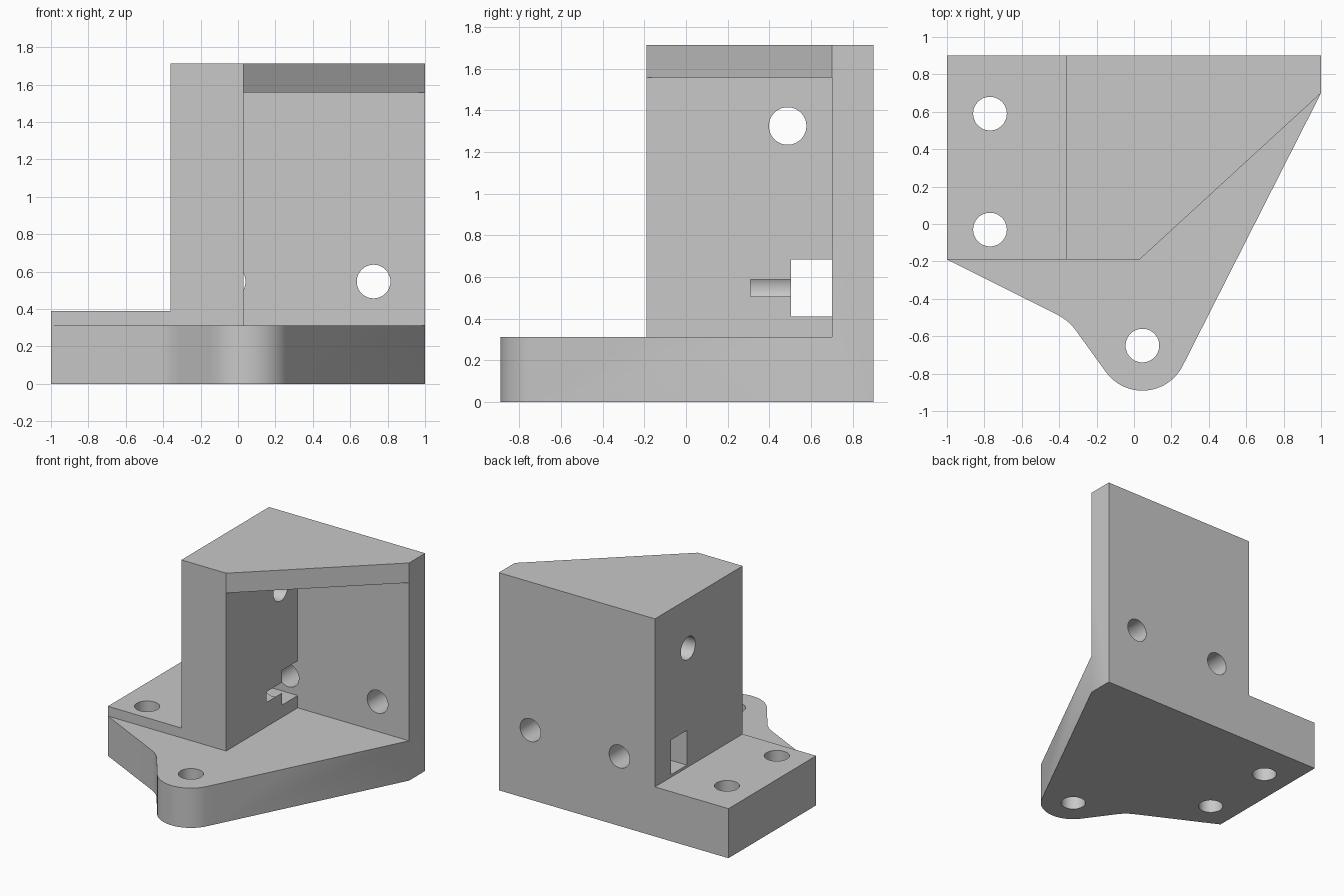
import bpy, bmesh, math
from mathutils import Vector, Matrix

cube = bpy.data.objects.get("Cube")
if cube:
    bpy.data.objects.remove(cube, do_unlink=True)

grey = bpy.data.materials.new("plain grey")
grey.use_nodes = True
colour = (0.58, 0.58, 0.58, 1)
grey.diffuse_color = colour
bsdf = next(n for n in grey.node_tree.nodes if n.type == 'BSDF_PRINCIPLED')
bsdf.inputs["Base Color"].default_value = colour

FLOOR, LEDGE, ROOF, TOP = 0.313, 0.39, 1.557, 1.713
FRONT, BACK, WALL = -0.19, 0.9, 0.7
INNER, OUTER = 0.03, -0.36
HOLE = 0.09


def finish(name, bm):
    bmesh.ops.recalc_face_normals(bm, faces=bm.faces)
    mesh = bpy.data.meshes.new(name)
    bm.to_mesh(mesh)
    bm.free()
    mesh.materials.append(grey)
    obj = bpy.data.objects.new(name, mesh)
    bpy.context.collection.objects.link(obj)
    return obj


def prism(name, outline, z0, z1):
    bm = bmesh.new()
    face = bm.faces.new([bm.verts.new((p[0], p[1], z0)) for p in outline])
    new = bmesh.ops.extrude_face_region(bm, geom=[face])["geom"]
    verts = [v for v in new if isinstance(v, bmesh.types.BMVert)]
    bmesh.ops.translate(bm, verts=verts, vec=(0, 0, z1 - z0))
    return finish(name, bm)


def box(name, x0, x1, y0, y1, z0, z1):
    return prism(name, [(x0, y0), (x1, y0), (x1, y1), (x0, y1)], z0, z1)


def drill(name, start, end):
    a, b = Vector(start), Vector(end)
    turn = (b - a).to_track_quat('Z', 'Y').to_matrix().to_4x4()
    bm = bmesh.new()
    bmesh.ops.create_cone(bm, cap_ends=True, segments=48, radius1=HOLE, radius2=HOLE,
                          depth=(b - a).length,
                          matrix=Matrix.Translation((a + b) / 2) @ turn)
    return finish(name, bm)


# Footprint: rounded front lug, filleted inner corner, square back
lug, lug_r = Vector((0.045, -0.65)), 0.241
corner = Vector((-0.35, -0.515))
left_end = Vector((-1, FRONT))
a0, a1 = math.radians(216), math.radians(333.3)
arc = [lug + lug_r * Vector((math.cos(a), math.sin(a)))
       for a in (a0 + (a1 - a0) * i / 24 for i in range(25))]
p = corner + (left_end - corner).normalized() * 0.07
q = corner + (arc[0] - corner).normalized() * 0.07
fillet = [p * (1 - t) ** 2 + corner * 2 * t * (1 - t) + q * t * t
          for t in (i / 8 for i in range(9))]
outline = [left_end] + fillet + arc + [(1, WALL), (1, BACK), (-1, BACK)]
bracket = prism("bracket", outline, 0, TOP)

# Volumes removed to leave the base, ledge, upright, back wall and roof
cutters = [
    box("front_clearance", -2, 2, -2, FRONT, FLOOR, 2),
    box("ledge_clearance", -2, OUTER, -2, 2, LEDGE, 2),
    box("pocket", INNER, 2, -1, WALL, FLOOR, ROOF),
    prism("roof_corner", [(INNER, FRONT), (1, WALL), (2, WALL), (2, -1), (INNER, -1)], 1, 2),
    box("nut_slot", -1, 0.5, 0.503, WALL, 0.41, 0.683),
]
# Bolt holes in the base, back wall and upright
for x, y in ((-0.77, 0.59), (-0.77, -0.03), (lug.x, lug.y)):
    cutters.append(drill("base_hole", (x, y, -0.2), (x, y, 0.6)))
cutters.append(drill("wall_hole", (0.725, 0.5, 0.547), (0.725, 1.2, 0.547)))
cutters.append(drill("upright_blind_hole", (-0.05, 0.31, 0.547), (-0.05, 1.2, 0.547)))
cutters.append(drill("upright_cross_hole", (-0.7, 0.488, 1.325), (0.4, 0.488, 1.325)))

bpy.ops.object.select_all(action='DESELECT')
bpy.context.view_layer.objects.active = bracket
bracket.select_set(True)
for cutter in cutters:
    cutter.hide_render = True
    mod = bracket.modifiers.new(cutter.name, 'BOOLEAN')
    mod.operation = 'DIFFERENCE'
    mod.solver = 'EXACT'
    mod.object = cutter
    bpy.ops.object.modifier_apply(modifier=mod.name)
    bpy.data.objects.remove(cutter, do_unlink=True)

bpy.ops.object.shade_smooth_by_angle(angle=math.radians(30))
